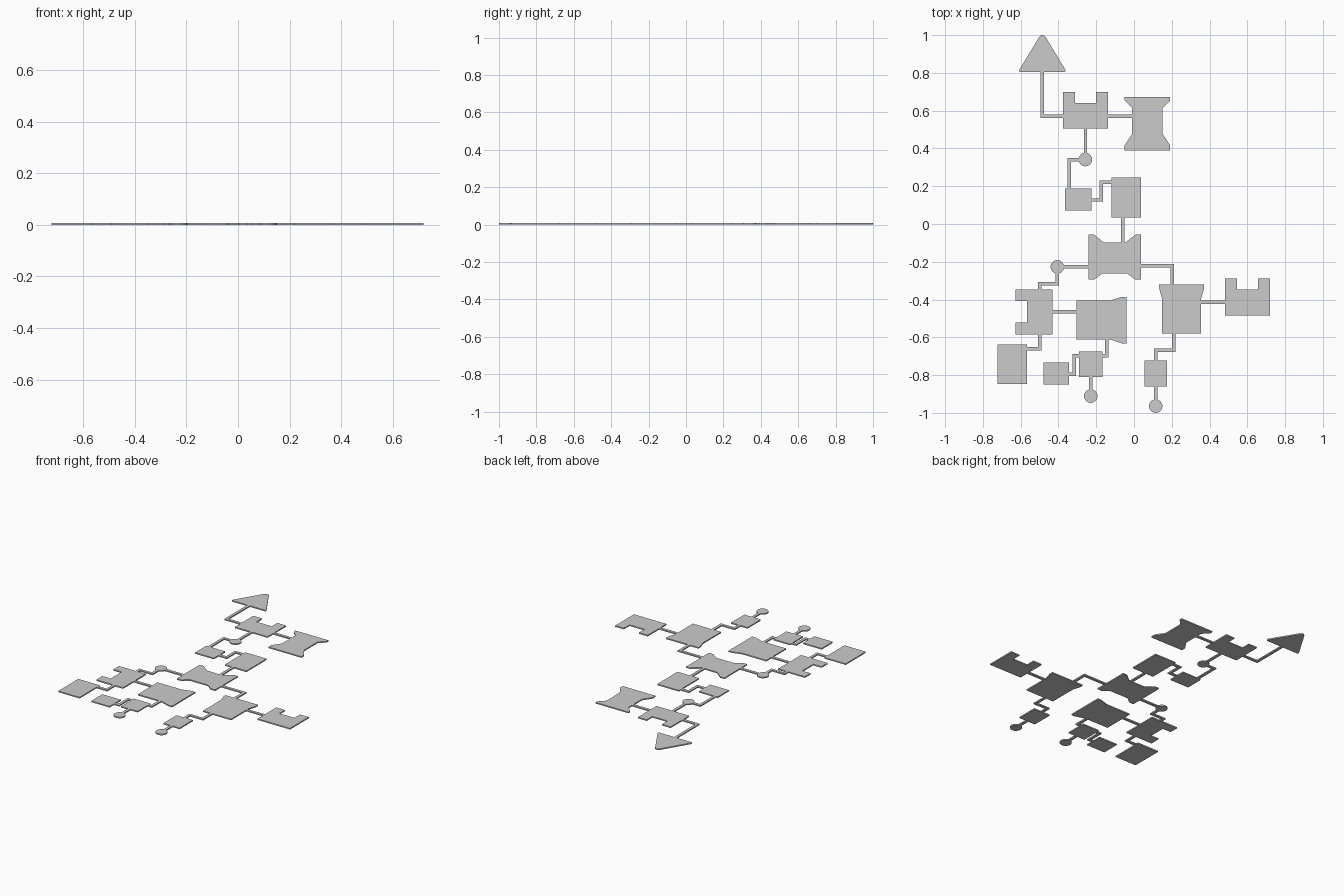
import bpy, bmesh, math
from mathutils import Vector

H = 0.008   # slab thickness
W = 0.009   # half corridor width


def slab(name, pts):
    """Extrude a flat outline into a thin slab standing on z = 0."""
    bm = bmesh.new()
    face = bm.faces.new([bm.verts.new((x, y, 0)) for x, y in pts])
    new = bmesh.ops.extrude_face_region(bm, geom=[face])["geom"]
    bmesh.ops.translate(bm, vec=(0, 0, H),
                        verts=[v for v in new if isinstance(v, bmesh.types.BMVert)])
    bmesh.ops.recalc_face_normals(bm, faces=bm.faces)
    me = bpy.data.meshes.new(name)
    bm.to_mesh(me)
    bm.free()
    ob = bpy.data.objects.new(name, me)
    bpy.context.collection.objects.link(ob)


def rect(name, x0, x1, y0, y1):
    slab(name, [(x0, y0), (x1, y0), (x1, y1), (x0, y1)])


def disc(name, x, y, r=0.036, n=16):
    slab(name, [(x + r * math.cos(2 * math.pi * i / n),
                 y + r * math.sin(2 * math.pi * i / n)) for i in range(n)])


def corridor(name, *pts):
    """Right-angled strip with mitred corners along a path."""
    p = [Vector(q) for q in pts]
    d = [(b - a).normalized() for a, b in zip(p, p[1:])]
    nrm = [Vector((-v.y, v.x)) for v in d]
    left, right = [], []
    for i, q in enumerate(p):
        if i == 0:
            o = nrm[0]
        elif i == len(p) - 1:
            o = nrm[-1]
        else:
            o = nrm[i - 1] + nrm[i]
        left.append(q + o * W)
        right.append(q - o * W)
    slab(name, [tuple(v) for v in left + right[::-1]])


def mirrored(name, half, cx):
    """Outline symmetric about x = cx, given its right half as offsets."""
    slab(name, [(cx + x, y) for x, y in half] + [(cx - x, y) for x, y in half[::-1]])


# entrance arrow with softened corners
mirrored("entrance_arrow", [(0.117, 0.804), (0.123, 0.808), (0.122, 0.816),
                            (0.016, 0.992), (0.006, 1.0)], -0.485)

# U-shaped rooms
mirrored("u_room_north", [(0.12, 0.505), (0.12, 0.698), (0.056, 0.698), (0.056, 0.64)], -0.257)
mirrored("u_room_east", [(0.119, -0.484), (0.119, -0.288), (0.055, -0.288), (0.055, -0.347)], 0.601)
slab("u_room_west", [(-0.432, -0.347), (-0.628, -0.347), (-0.628, -0.407), (-0.567, -0.407),
                     (-0.567, -0.521), (-0.628, -0.521), (-0.628, -0.585), (-0.432, -0.585)])

# flared rooms
mirrored("hourglass_room", [(0.12, 0.389), (0.12, 0.418), (0.081, 0.476),
                            (0.081, 0.614), (0.12, 0.654), (0.12, 0.672)], 0.071)
mirrored("central_hall", [(0.066, -0.262), (0.108, -0.294), (0.14, -0.294), (0.14, -0.056),
                          (0.11, -0.056), (0.057, -0.098)], -0.102)
mirrored("east_hall", [(0.103, -0.579), (0.103, -0.395), (0.118, -0.345), (0.119, -0.32)], 0.252)
slab("south_hall", [(-0.305, -0.611), (-0.128, -0.611), (-0.065, -0.632), (-0.041, -0.632),
                    (-0.041, -0.387), (-0.068, -0.387), (-0.128, -0.405), (-0.305, -0.405)])

# rectangular rooms
for i, r in enumerate([(-0.364, -0.226, 0.071, 0.188), (-0.12, 0.038, 0.034, 0.246),
                       (-0.723, -0.567, -0.847, -0.638), (-0.29, -0.168, -0.81, -0.675),
                       (-0.48, -0.345, -0.849, -0.733), (0.055, 0.175, -0.86, -0.722)]):
    rect(f"square_room_{i + 1}", *r)

# round rooms
for i, c in enumerate([(-0.257, 0.341), (-0.406, -0.227), (-0.229, -0.911), (0.115, -0.964)]):
    disc(f"round_room_{i + 1}", *c)

# corridors between rooms
paths = [
    [(-0.485, 0.804), (-0.485, 0.571), (-0.377, 0.571)],
    [(-0.137, 0.571), (-0.01, 0.571)],
    [(-0.257, 0.505), (-0.257, 0.376)],
    [(-0.292, 0.341), (-0.342, 0.341), (-0.342, 0.188)],
    [(-0.226, 0.127), (-0.173, 0.127), (-0.173, 0.22), (-0.12, 0.22)],
    [(-0.06, 0.034), (-0.06, -0.098)],
    [(-0.242, -0.227), (-0.371, -0.227)],
    [(-0.406, -0.262), (-0.406, -0.317), (-0.498, -0.317), (-0.498, -0.347)],
    [(-0.432, -0.465), (-0.305, -0.465)],
    [(-0.498, -0.585), (-0.498, -0.661), (-0.567, -0.661)],
    [(-0.144, -0.608), (-0.144, -0.698), (-0.168, -0.698)],
    [(-0.29, -0.698), (-0.316, -0.698), (-0.316, -0.796), (-0.345, -0.796)],
    [(-0.229, -0.81), (-0.229, -0.876)],
    [(0.038, -0.222), (0.202, -0.222), (0.202, -0.32)],
    [(0.355, -0.415), (0.482, -0.415)],
    [(0.21, -0.579), (0.21, -0.669), (0.115, -0.669), (0.115, -0.722)],
    [(0.115, -0.86), (0.115, -0.929)],
]
for i, p in enumerate(paths):
    corridor(f"corridor_{i + 1}", *p)
